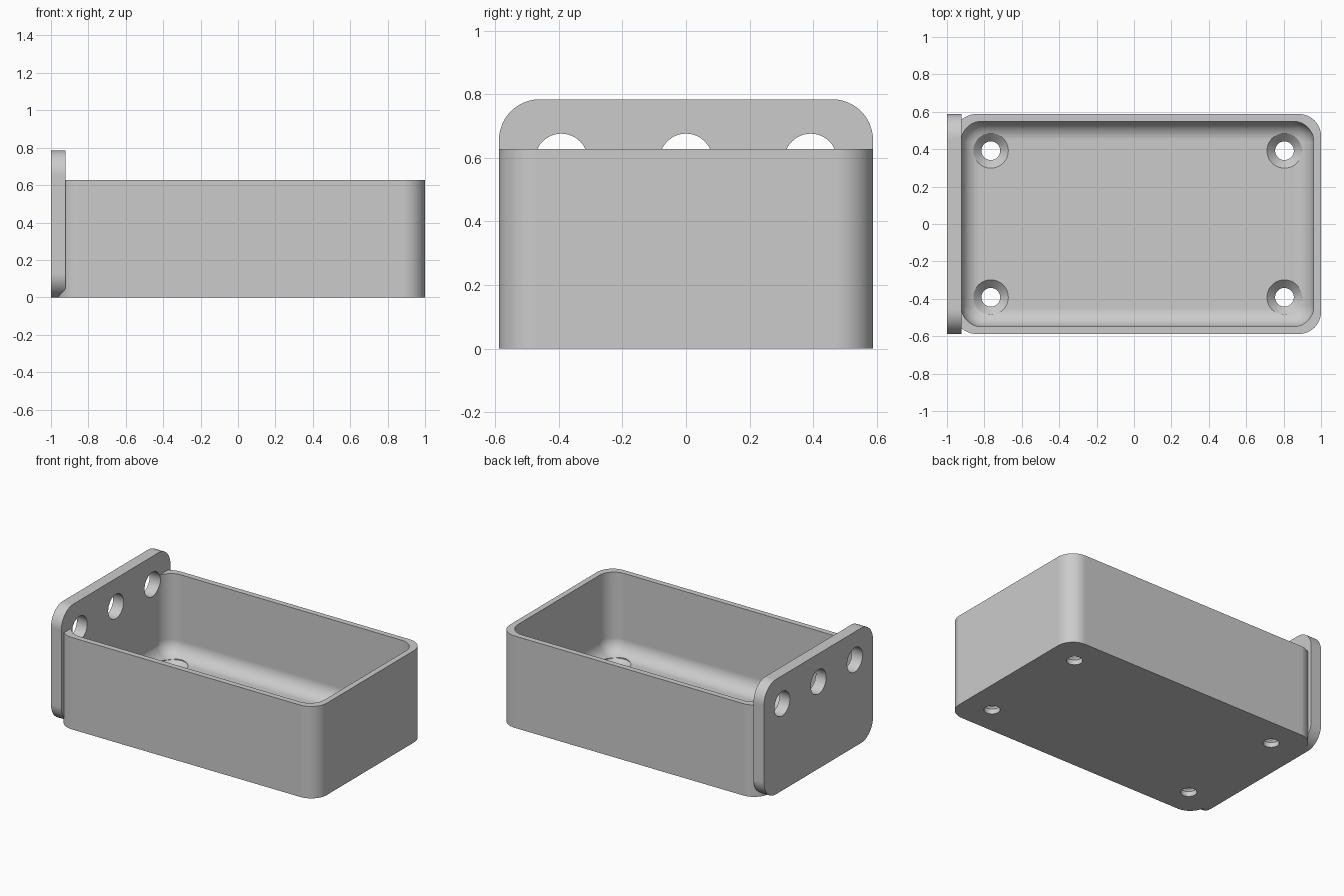
import bpy, bmesh, math

cube = bpy.data.objects.get("Cube")
if cube:
    bpy.data.objects.remove(cube, do_unlink=True)

# One flat grey for the whole part
grey = bpy.data.materials.new("plain_grey")
grey.use_nodes = True
colour = (0.6, 0.6, 0.6, 1)
grey.diffuse_color = colour
grey.node_tree.nodes["Principled BSDF"].inputs["Base Color"].default_value = colour

LEFT, WALL, HALF_Y = -0.961, 0.039, 0.588
FLOOR, RIM, FILLET = 0.078, 0.627, 0.1
CENTRE_X = (LEFT + 1) / 2


def rounded_rect(u0, u1, v0, v1, r, steps=12):
    points = []
    corners = [(u1 - r, v1 - r), (u0 + r, v1 - r), (u0 + r, v0 + r), (u1 - r, v0 + r)]
    for k, (cu, cv) in enumerate(corners):
        for i in range(steps + 1):
            a = (k + i / steps) * math.pi / 2
            points.append((cu + r * math.cos(a), cv + r * math.sin(a)))
    return points


def circle(u, v, r, n=48):
    turn = 2 * math.pi / n
    return [(u + r * math.cos(i * turn), v + r * math.sin(i * turn)) for i in range(n)]


def loft(name, rings, axis="z"):
    """Skin a stack of (outline, height) rings running along z or x."""
    bm = bmesh.new()
    loops = []
    for outline, h in rings:
        place = (lambda u, v: (u, v, h)) if axis == "z" else (lambda u, v: (h, u, v))
        loops.append([bm.verts.new(place(u, v)) for u, v in outline])
    for a, b in zip(loops, loops[1:]):
        for i in range(len(a)):
            j = (i + 1) % len(a)
            bm.faces.new((a[i], a[j], b[j], b[i]))
    bm.faces.new(loops[0][::-1])
    bm.faces.new(loops[-1])
    bmesh.ops.recalc_face_normals(bm, faces=bm.faces)
    mesh = bpy.data.meshes.new(name)
    bm.to_mesh(mesh)
    bm.free()
    mesh.materials.append(grey)
    obj = bpy.data.objects.new(name, mesh)
    bpy.context.collection.objects.link(obj)
    return obj


def combine(target, other, operation):
    bpy.context.view_layer.objects.active = target
    mod = target.modifiers.new("combine", "BOOLEAN")
    mod.operation, mod.solver, mod.object = operation, "EXACT", other
    bpy.ops.object.modifier_apply(modifier=mod.name)
    bpy.data.objects.remove(other, do_unlink=True)


# Tray body
outer = rounded_rect(LEFT, 1, -HALF_Y, HALF_Y, 0.118)
tray = loft("mounting_tray", [(outer, 0), (outer, RIM)])

# Cavity with a rounded floor edge
rings = []
for i in range(11):
    a = (1 - i / 10) * math.pi / 2
    inset = FILLET * (1 - math.cos(a))
    wall = WALL + inset
    outline = rounded_rect(LEFT + wall - 0.002, 1 - wall, wall - HALF_Y, HALF_Y - wall,
                           FILLET + 0.01 - inset)
    rings.append((outline, FLOOR + FILLET * (1 - math.sin(a))))
rings.append((rings[-1][0], RIM + 0.1))
combine(tray, loft("cavity", rings), "DIFFERENCE")

# Tall end plate
plate = rounded_rect(-HALF_Y, HALF_Y, 0, 0.784, 0.128)
combine(tray, loft("end_plate", [(plate, -1), (plate, -0.9216)], "x"), "UNION")

# Three holes through the end plate
for y in (-0.392, 0, 0.392):
    hole = circle(y, 0.593, 0.083)
    combine(tray, loft("plate_hole", [(hole, -1.1), (hole, -0.85)], "x"), "DIFFERENCE")

# Four countersunk holes in the floor
for x in (CENTRE_X - 0.785, CENTRE_X + 0.785):
    for y in (-0.392, 0.392):
        small, large = circle(x, y, 0.05), circle(x, y, 0.0935)
        stack = [(small, -0.1), (small, FLOOR - 0.044), (large, FLOOR), (large, 0.25)]
        combine(tray, loft("floor_hole", stack), "DIFFERENCE")

# Smooth curves with crisp edges
bpy.ops.object.select_all(action="DESELECT")
tray.select_set(True)
bpy.context.view_layer.objects.active = tray
bpy.ops.object.shade_smooth_by_angle(angle=math.radians(25))
weighted = tray.modifiers.new("even_normals", "WEIGHTED_NORMAL")
weighted.keep_sharp = True
